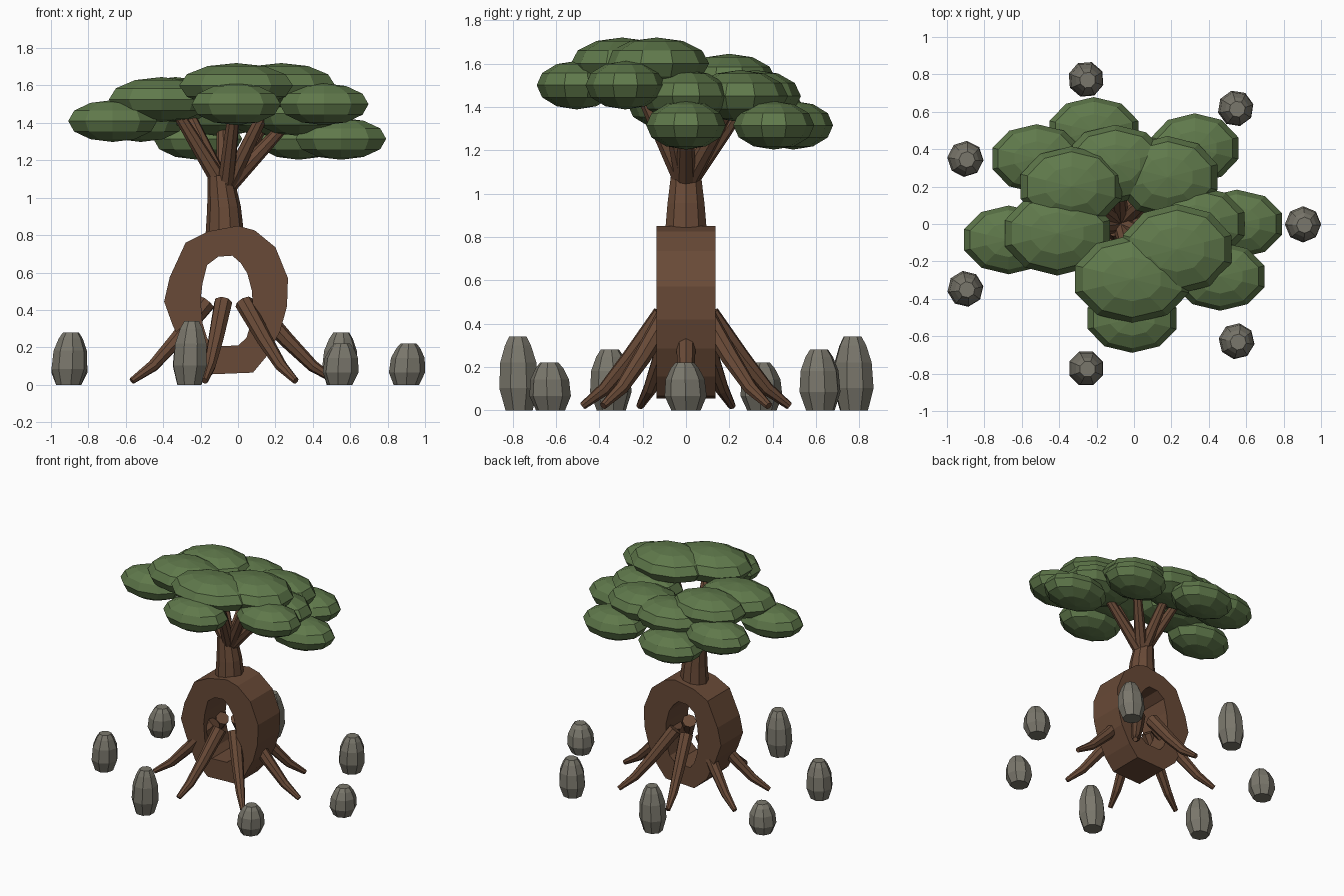
import bpy, bmesh, math
from mathutils import Vector

if "Cube" in bpy.data.objects:
    bpy.data.objects.remove(bpy.data.objects["Cube"])


def material(name, rgb):
    m = bpy.data.materials.new(name)
    m.diffuse_color = (*rgb, 1)
    m.use_nodes = True
    m.node_tree.nodes["Principled BSDF"].inputs["Base Color"].default_value = m.diffuse_color
    return m


BARK = material("bark_brown", (0.14, 0.068, 0.038))
LEAF = material("leaf_green", (0.115, 0.19, 0.07))
STONE = material("stone_grey", (0.195, 0.185, 0.15))


def finish(bm, name, mat):
    bmesh.ops.recalc_face_normals(bm, faces=bm.faces[:])
    me = bpy.data.meshes.new(name)
    bm.to_mesh(me)
    bm.free()
    me.materials.append(mat)
    ob = bpy.data.objects.new(name, me)
    bpy.context.collection.objects.link(ob)
    return ob


def loft(name, rings, mat):
    """Skin a closed solid through rings of points."""
    bm = bmesh.new()
    vs = [[bm.verts.new(p) for p in ring] for ring in rings]
    n = len(vs[0])
    for a, b in zip(vs, vs[1:]):
        for i in range(n):
            j = (i + 1) % n
            bm.faces.new((a[i], a[j], b[j], b[i]))
    bm.faces.new(vs[0][::-1])
    bm.faces.new(vs[-1])
    return finish(bm, name, mat)


def tube(name, path, radii, sides=8, mat=BARK):
    """Tapered tube along a path."""
    path = [Vector(p) for p in path]
    rings = []
    for k, p in enumerate(path):
        t = (path[min(k + 1, len(path) - 1)] - path[max(k - 1, 0)]).normalized()
        up = Vector((0, 0, 1)) if abs(t.z) < 0.95 else Vector((0, 1, 0))
        u = t.cross(up).normalized()
        v = u.cross(t)
        rings.append([p + radii[k] * (u * math.cos(a) + v * math.sin(a))
                      for a in (2 * math.pi * i / sides for i in range(sides))])
    return loft(name, rings, mat)


# Hollow trunk: ring profile in x/z, extruded along y
outer = [(0, .85), (.09, .825), (.2, .735), (.267, .57), (.262, .42),
         (.225, .285), (.155, .155), (.08, .065), (-.165, .055), (-.27, .15),
         (-.35, .32), (-.395, .445), (-.365, .575), (-.28, .76), (-.16, .82)]
inner = [(-.03, .69), (.015, .65), (.05, .595), (.075, .5), (.078, .42),
         (.07, .33), (.045, .25), (0, .21), (-.13, .205), (-.165, .25),
         (-.19, .33), (-.2, .455), (-.19, .54), (-.165, .64), (-.105, .685)]
bm = bmesh.new()
loops = [[bm.verts.new((x, y, z)) for x, z in prof]
         for prof, y in ((outer, -.135), (outer, .135), (inner, .135), (inner, -.135))]
for k in range(4):
    a, b = loops[k], loops[(k + 1) % 4]
    for i in range(len(outer)):
        j = (i + 1) % len(outer)
        bm.faces.new((a[i], a[j], b[j], b[i]))
finish(bm, "hollow_trunk", BARK)

# Upper trunk
tube("upper_trunk", [(-.07, 0, .78), (-.075, 0, .95), (-.095, 0, 1.12)],
     [.105, .09, .068], 10)

# Roots spreading from inside the hollow
for i in range(7):
    a = 2 * math.pi * i / 7
    path = [(-.05 + r * math.cos(a), .85 * r * math.sin(a), z)
            for r, z in ((.13, .44), (.31, .24), (.45, .10), (.575, .02))]
    tube(f"root_{i + 1}", path, [.05, .042, .032, .018])

# Canopy: x, y, z, x radius, y radius
inner_crown = [(.33, 0, 1.45, .275, .195), (.18, .25, 1.45, .28, .21),
               (-.1, .32, 1.45, .28, .2), (-.335, .2, 1.525, .285, .205),
               (-.41, -.05, 1.525, .295, .215), (-.01, -.295, 1.6, .32, .225),
               (.23, -.135, 1.6, .305, .23)]
outer_crown = [(.55, 0, 1.315, .255, .175), (.325, .405, 1.315, .245, .178),
               (-.215, .495, 1.315, .25, .175), (-.52, .35, 1.41, .25, .175),
               (-.67, -.085, 1.41, .25, .175), (-.01, -.505, 1.5, .25, .175),
               (.46, -.28, 1.5, .25, .175)]
for label, crown, h in (("inner", inner_crown, .12), ("outer", outer_crown, .112)):
    for i, (x, y, z, rx, ry) in enumerate(crown):
        bm = bmesh.new()
        bmesh.ops.create_uvsphere(bm, u_segments=10, v_segments=6, radius=1)
        for v in bm.verts:
            v.co = (x + v.co.x * rx, y + v.co.y * ry * 1.05, z + v.co.z * h)
        finish(bm, f"{label}_foliage_{i + 1}", LEAF)

# Branches from the trunk top to the inner crown
for i, (x, y, z, rx, ry) in enumerate(inner_crown):
    base = Vector((-.065 + .06 * x, .06 * y, 1.07))
    tip = Vector((x * .85, y * .85, z - .03))
    tube(f"branch_{i + 1}", [base, base.lerp(tip, .5), tip], [.046, .038, .028])

# Standing stones in a circle, three heights in turn
spots = [(.9, 0), (.54, .62), (-.26, .775), (-.905, .35),
         (-.905, -.345), (-.26, -.77), (.545, -.625)]
for i, (x, y) in enumerate(spots):
    h = (.22, .28, .34)[i % 3]
    rings = []
    for f, r in ((0, .068), (.3, .097), (.65, .09), (.88, .065), (1, .043)):
        rings.append([(x + .012 * f + r * math.cos(a), y - .006 * f + r * math.sin(a), h * f)
                      for a in (2 * math.pi * (k + .3 * i) / 8 for k in range(8))])
    loft(f"standing_stone_{i + 1}", rings, STONE)
